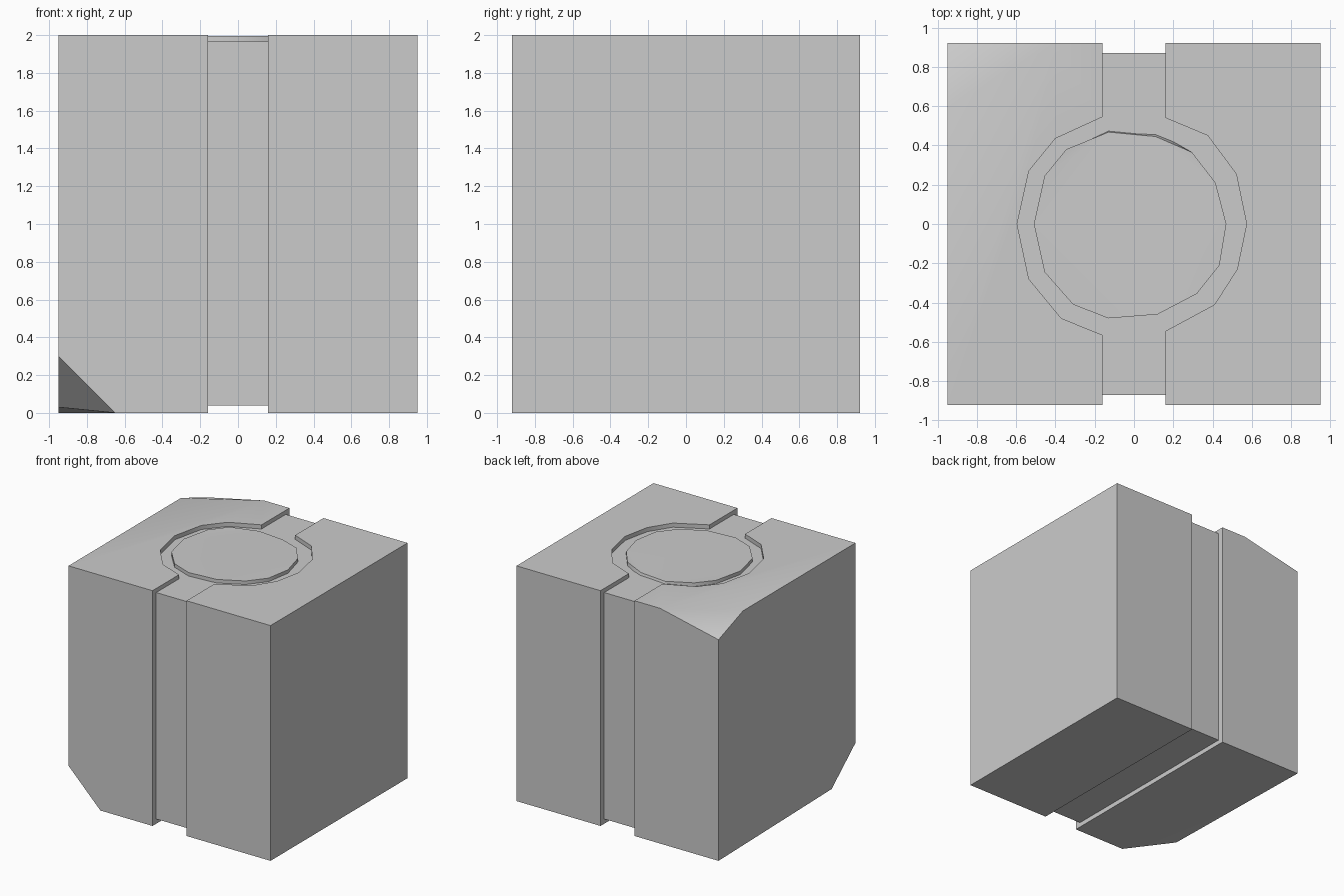
import bpy, bmesh
from mathutils import Vector

if "Cube" in bpy.data.objects:
    bpy.data.objects.remove(bpy.data.objects["Cube"])

HX, HY, H = 0.95, 0.92, 2.0      # half width, half depth, height
GROOVE, FLOOR = 0.16, 1.965      # groove half width, groove floor on top


def finish(bm, name):
    bmesh.ops.recalc_face_normals(bm, faces=bm.faces)
    me = bpy.data.meshes.new(name)
    bm.to_mesh(me)
    bm.free()
    ob = bpy.data.objects.new(name, me)
    bpy.context.collection.objects.link(ob)
    return ob


def prism(outline, z0, z1):
    """Vertical prism over an xy outline; returns bmesh and its top vertices."""
    bm = bmesh.new()
    low = [bm.verts.new((x, y, z0)) for x, y in outline]
    top = [bm.verts.new((x, y, z1)) for x, y in outline]
    bm.faces.new(low)
    bm.faces.new(top)
    for i in range(len(low)):
        j = (i + 1) % len(low)
        bm.faces.new((low[i], low[j], top[j], top[i]))
    return bm, top


def rect(x0, x1, y0, y1):
    return [(x0, y0), (x1, y0), (x1, y1), (x0, y1)]


def chop(bm, a, b, c):
    """Slice off whatever lies beyond the plane through three points."""
    a, b, c = Vector(a), Vector(b), Vector(c)
    n = (b - a).cross(c - a).normalized()
    if n.dot(a - Vector((0, 0, 1))) < 0:
        n = -n
    geom = bm.verts[:] + bm.edges[:] + bm.faces[:]
    bmesh.ops.bisect_plane(bm, geom=geom, plane_co=a, plane_no=n, clear_outer=True)
    bmesh.ops.holes_fill(bm, edges=[e for e in bm.edges if e.is_boundary])


def shade(ob):
    bpy.ops.object.select_all(action='DESELECT')
    ob.select_set(True)
    bpy.context.view_layer.objects.active = ob
    bpy.ops.object.shade_smooth_by_angle(angle=0.52)


# Block with a sagging back-left top corner and a chipped front-left bottom corner
bm, _ = prism(rect(-HX, HX, -HY, HY), 0, H)
chop(bm, (-0.40, HY, H), (-HX, 0.59, H), (-HX, HY, 1.88))
chop(bm, (-HX, -0.6, 0.03), (-0.65, -HY, 0), (-HX, HY, 0))
chop(bm, (-HX, -HY, 0.3), (-0.65, -HY, 0), (-HX, -0.6, 0.03))
block = finish(bm, "block")

# Cutters: hand-cut ring joined to the top groove, then front, back and bottom grooves
ring_slot = [(0.16, 1.0), (-0.16, 1.0),
             (-0.16, 0.545), (-0.40, 0.435), (-0.535, 0.27), (-0.595, 0),
             (-0.535, -0.28), (-0.37, -0.48), (-0.16, -0.565),
             (-0.16, -1.0), (0.16, -1.0),
             (0.16, -0.545), (0.41, -0.41), (0.525, -0.23), (0.573, 0),
             (0.52, 0.255), (0.375, 0.45), (0.16, 0.54)]
cuts = [(ring_slot, FLOOR, 2.2),
        (rect(-GROOVE, GROOVE, -1.1, -0.87), -0.2, 2.3),
        (rect(-GROOVE, GROOVE, 0.87, 1.1), -0.2, 2.3),
        (rect(-GROOVE, GROOVE, -1.2, 1.2), -0.3, 0.04)]
cutters = []
for outline, z0, z1 in cuts:
    cutter = finish(prism(outline, z0, z1)[0], "groove_cutter")
    cutter.hide_render = True
    cutters.append(cutter)
    mod = block.modifiers.new("groove", 'BOOLEAN')
    mod.operation = 'DIFFERENCE'
    mod.solver = 'EXACT'
    mod.object = cutter
bpy.context.view_layer.objects.active = block
for mod in list(block.modifiers):
    bpy.ops.object.modifier_apply(modifier=mod.name)
for cutter in cutters:
    bpy.data.objects.remove(cutter)
shade(block)

# Raised disc inside the ring, worn down along its back edge
disc_outline = [(-0.51, 0), (-0.455, 0.245), (-0.345, 0.38), (-0.13, 0.48),
                (0.11, 0.47), (0.295, 0.365), (0.415, 0.21), (0.47, 0),
                (0.435, -0.21), (0.32, -0.355), (0.12, -0.46), (-0.13, -0.48),
                (-0.31, -0.41), (-0.455, -0.245)]
bm, top = prism(disc_outline, FLOOR - 0.03, 1.995)
for i, inset in ((3, 0.012), (4, 0.025)):
    top[i].co.y -= inset
    top[i].co.z = 1.985
bmesh.ops.triangulate(bm, faces=[f for f in bm.faces if len(f.verts) > 4])
disc = finish(bm, "top_disc")
shade(disc)
